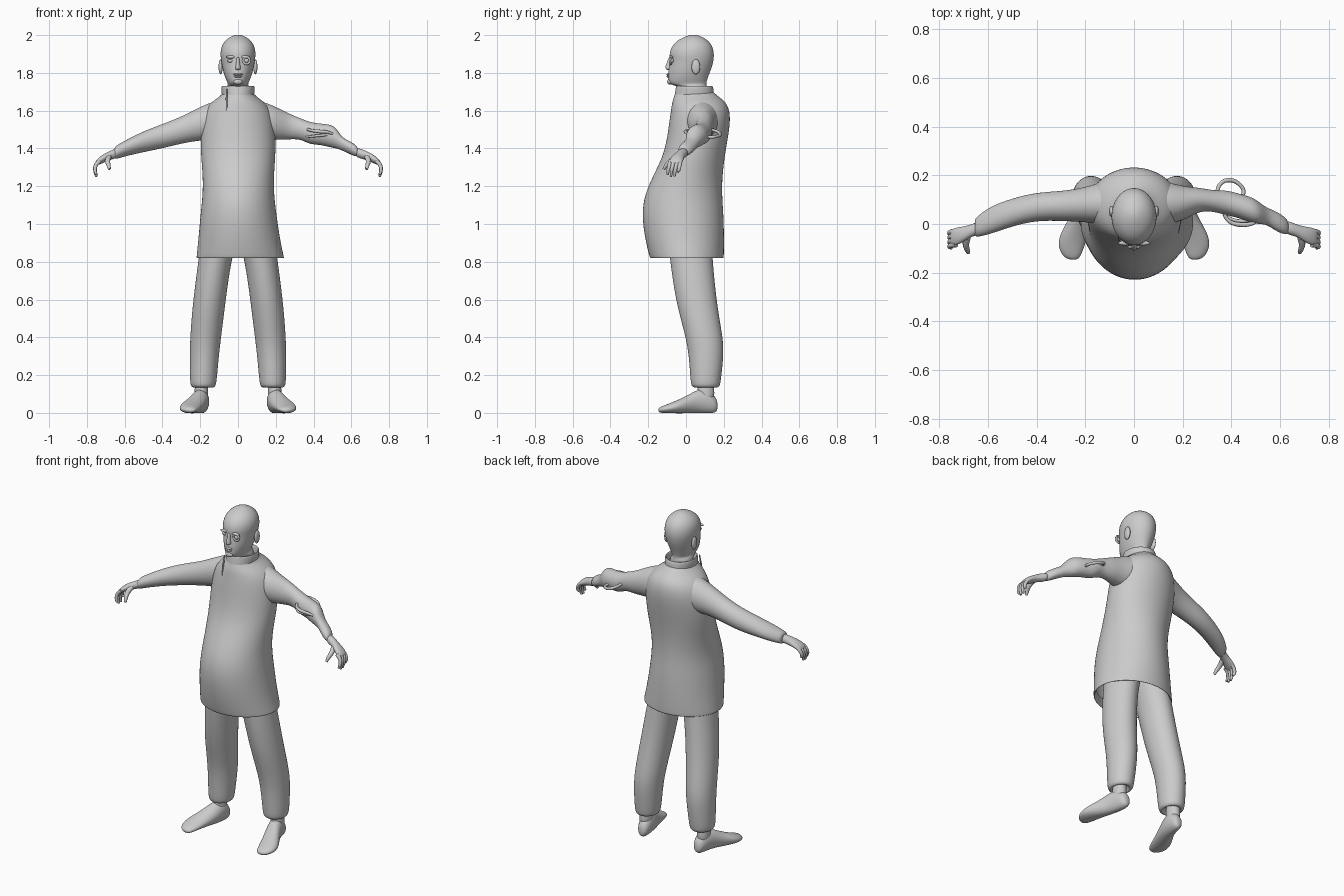
import bpy, bmesh, math
from mathutils import Vector


def finish(name, bm, sub=2):
    bmesh.ops.recalc_face_normals(bm, faces=bm.faces[:])
    me = bpy.data.meshes.new(name)
    bm.to_mesh(me)
    bm.free()
    me.polygons.foreach_set("use_smooth", [True] * len(me.polygons))
    ob = bpy.data.objects.new(name, me)
    bpy.context.collection.objects.link(ob)
    if sub:
        mod = ob.modifiers.new("smooth", 'SUBSURF')
        mod.levels = mod.render_levels = sub
    return ob


def loft(name, axis, rings, caps=True, seg=20, s=1):
    """Rings are (position along axis, min a, max a, min b, max b); s=-1 mirrors x."""
    bm = bmesh.new()
    loops = []
    for t, a0, a1, b0, b1 in rings:
        loop = []
        for i in range(seg):
            w = 2 * math.pi * i / seg
            a = (a0 + a1) / 2 + (a1 - a0) / 2 * math.cos(w)
            b = (b0 + b1) / 2 + (b1 - b0) / 2 * math.sin(w)
            p = {'x': (t, a, b), 'y': (a, t, b), 'z': (a, b, t)}[axis]
            loop.append(bm.verts.new((s * p[0], p[1], p[2])))
        loops.append(loop)
    for p, q in zip(loops, loops[1:]):
        for i in range(seg):
            j = (i + 1) % seg
            bm.faces.new((p[i], p[j], q[j], q[i]))
    if caps:
        bm.faces.new(loops[0])
        bm.faces.new(loops[-1])
    return finish(name, bm)


def ball(name, loc, size):
    bm = bmesh.new()
    bmesh.ops.create_uvsphere(bm, u_segments=16, v_segments=10, radius=1)
    for v in bm.verts:
        v.co = Vector([c * k for c, k in zip(v.co, size)]) + Vector(loc)
    return finish(name, bm, 0)


def tube(name, pts, depth, s=1, cyclic=False):
    """Smooth tube through points (x, y, z, radius factor)."""
    cu = bpy.data.curves.new(name, 'CURVE')
    cu.dimensions = '3D'
    cu.bevel_depth, cu.bevel_resolution, cu.use_fill_caps = depth, 3, True
    sp = cu.splines.new('BEZIER')
    sp.bezier_points.add(len(pts) - 1)
    sp.use_cyclic_u, sp.resolution_u = cyclic, 6
    for bp, (x, y, z, r) in zip(sp.bezier_points, pts):
        bp.co, bp.radius = (s * x, y, z), r
        bp.handle_left_type = bp.handle_right_type = 'AUTO'
    tmp = bpy.data.objects.new(name + "_path", cu)
    bpy.context.collection.objects.link(tmp)
    bpy.context.view_layer.update()
    me = bpy.data.meshes.new_from_object(tmp.evaluated_get(bpy.context.evaluated_depsgraph_get()))
    bpy.data.objects.remove(tmp)
    me.polygons.foreach_set("use_smooth", [True] * len(me.polygons))
    ob = bpy.data.objects.new(name, me)
    bpy.context.collection.objects.link(ob)
    return ob


# Tunic with hollow hem
loft("tunic", 'z', [
    (0.88, -.205, .22, -.19, .175), (0.825, -.21, .235, -.18, .19),
    (0.815, -.222, .247, -.19, .20), (0.835, -.22, .242, -.197, .202),
    (0.93, -.21, .222, -.22, .203), (1.05, -.20, .205, -.235, .20), (1.15, -.188, .192, -.222, .192),
    (1.25, -.187, .19, -.178, .193), (1.36, -.197, .2, -.122, .206), (1.46, -.2, .2, -.1, .224),
    (1.55, -.192, .192, -.088, .236), (1.61, -.172, .172, -.079, .23), (1.65, -.135, .135, -.073, .207),
    (1.68, -.09, .09, -.062, .165), (1.70, -.078, .078, -.055, .145)], caps=False, seg=28)
# Standing collar
loft("collar", 'z', [
    (1.65, -.085, .085, -.065, .15), (1.68, -.086, .086, -.063, .15), (1.715, -.09, .09, -.056, .147),
    (1.733, -.088, .088, -.053, .142), (1.73, -.08, .08, -.045, .133), (1.69, -.076, .076, -.04, .13)],
    caps=False)
tube("collar_seam", [(-.06, -.045, 1.715, .7), (-.06, -.058, 1.66, 1), (-.06, -.07, 1.60, .5)], .005)

# Head and neck
loft("head", 'z', [
    (1.62, -.066, .066, -.02, .115), (1.70, -.062, .062, -.022, .112), (1.728, -.06, .06, -.04, .11),
    (1.74, -.052, .052, -.088, .108), (1.755, -.06, .06, -.096, .11), (1.79, -.074, .074, -.096, .122),
    (1.83, -.084, .084, -.092, .138), (1.865, -.09, .09, -.086, .147), (1.90, -.095, .095, -.09, .15),
    (1.94, -.089, .089, -.077, .142), (1.97, -.07, .07, -.049, .12), (1.99, -.044, .044, -.012, .088),
    (2.002, -.015, .015, .025, .055)], seg=24)
loft("nose", 'z', [
    (1.815, -.008, .008, -.1, -.07), (1.82, -.017, .017, -.109, -.07), (1.832, -.014, .014, -.112, -.07),
    (1.86, -.009, .009, -.1, -.07), (1.885, -.009, .009, -.092, -.07)], seg=10)
ball("upper_lip", (0, -.094, 1.792), (.026, .009, .006))
ball("lower_lip", (0, -.094, 1.781), (.022, .009, .006))
ball("chin", (0, -.086, 1.753), (.024, .014, .015))
for side, s in (("right", -1), ("left", 1)):
    ball(side + "_ear", (s * .092, .052, 1.832), (.011, .023, .04))
    ball(side + "_brow", (s * .038, -.078, 1.884), (.026, .01, .008))
ball("right_eye", (-.04, -.07, 1.863), (.017, .012, .009))
# Round eyepiece over the left eye
ball("eyepiece_lens", (.045, -.076, 1.865), (.013, .012, .013))
tube("eyepiece_ring", [(.045 + .018 * math.cos(i * math.pi / 4), -.08, 1.865 + .018 * math.sin(i * math.pi / 4), 1)
                       for i in range(8)], .006, cyclic=True)

# Sleeves: whole on the right, torn on the left
loft("right_sleeve", 'x', [
    (.04, -.01, .18, 1.48, 1.655), (.12, -.005, .18, 1.44, 1.655), (.2, .008, .15, 1.443, 1.622),
    (.3, .012, .135, 1.425, 1.568), (.4, .014, .131, 1.4, 1.53), (.5, -.01, .106, 1.38, 1.492),
    (.59, -.042, .074, 1.36, 1.447), (.645, -.055, .03, 1.343, 1.415), (.655, -.05, .02, 1.347, 1.405)], s=-1)
loft("left_sleeve", 'x', [
    (.04, -.01, .18, 1.48, 1.655), (.12, -.005, .18, 1.44, 1.655), (.2, .01, .155, 1.445, 1.622),
    (.27, .055, .15, 1.447, 1.585), (.33, .05, .137, 1.45, 1.56), (.38, .035, .14, 1.42, 1.54),
    (.43, .025, .125, 1.42, 1.532), (.49, .0, .11, 1.405, 1.528), (.52, .0, .085, 1.40, 1.51),
    (.55, -.005, .065, 1.39, 1.458), (.59, -.035, .05, 1.37, 1.44), (.64, -.05, .015, 1.348, 1.41)])
# Loose torn loops and folds on the left arm
tube("back_loop", [(.34, .13, 1.5, 1), (.355, .165, 1.49, 1), (.39, .18, 1.475, 1.2),
                   (.43, .165, 1.465, 1), (.45, .13, 1.46, 1), (.43, .1, 1.47, .8)], .008)
tube("front_loop", [(.37, .04, 1.5, 1), (.39, .012, 1.495, 1), (.43, -.002, 1.49, 1.2),
                    (.48, .0, 1.485, 1), (.505, .01, 1.475, .8)], .008)
tube("lower_loop", [(.36, .05, 1.46, .8), (.4, .02, 1.465, 1), (.45, .012, 1.47, 1),
                    (.5, .02, 1.475, .8)], .007)

for side, s in (("right", -1), ("left", 1)):
    # Hand, fingers and thumb
    loft(side + "_hand", 'x', [
        (.62, -.045, .02, 1.352, 1.408), (.66, -.048, .002, 1.345, 1.395), (.69, -.068, -.008, 1.333, 1.382),
        (.72, -.085, -.012, 1.32, 1.366), (.745, -.092, -.018, 1.31, 1.345), (.755, -.08, -.03, 1.312, 1.33)],
        seg=14, s=s)
    for i, (y, tip) in enumerate([(-.029, 1.275), (-.047, 1.252), (-.066, 1.25), (-.084, 1.262)]):
        tube(f"{side}_finger_{i + 1}", [(.73, y, 1.335, 1.1), (.752, y - .004, 1.312, 1),
                                        (.757, y - .01, 1.285, .9), (.75, y - .014, tip, .6)], .0105, s)
    tube(side + "_thumb", [(.685, -.05, 1.355, 1.3), (.69, -.085, 1.33, 1.1), (.685, -.105, 1.31, .9),
                           (.68, -.118, 1.29, .6)], .012, s)
    # Trouser leg with gathered cuff
    loft(side + "_trouser_leg", 'z', [
        (1.0, .0, .18, -.1, .14), (.88, .012, .2, -.092, .14), (.8, .036, .212, -.085, .143),
        (.6, .064, .238, -.057, .162), (.45, .082, .251, -.016, .187), (.35, .095, .256, .008, .202),
        (.25, .105, .256, .018, .195), (.16, .113, .255, .024, .184), (.138, .12, .248, .03, .178),
        (.13, .14, .23, .055, .155), (.17, .15, .22, .065, .145)], s=s)
    # Shoe and ankle
    loft(side + "_ankle", 'z', [(.06, .155, .235, .055, .155), (.12, .158, .23, .06, .15),
                                (.2, .158, .228, .062, .148)], seg=14, s=s)
    loft(side + "_shoe", 'y', [
        (.168, .17, .205, .012, .06), (.15, .155, .222, -.002, .095), (.11, .15, .235, -.004, .132),
        (.06, .155, .25, -.003, .125), (.01, .17, .275, -.003, .094), (-.05, .19, .31, -.003, .066),
        (-.1, .205, .312, -.002, .046), (-.135, .22, .29, .0, .033), (-.147, .235, .265, .006, .022)],
        seg=16, s=s)
